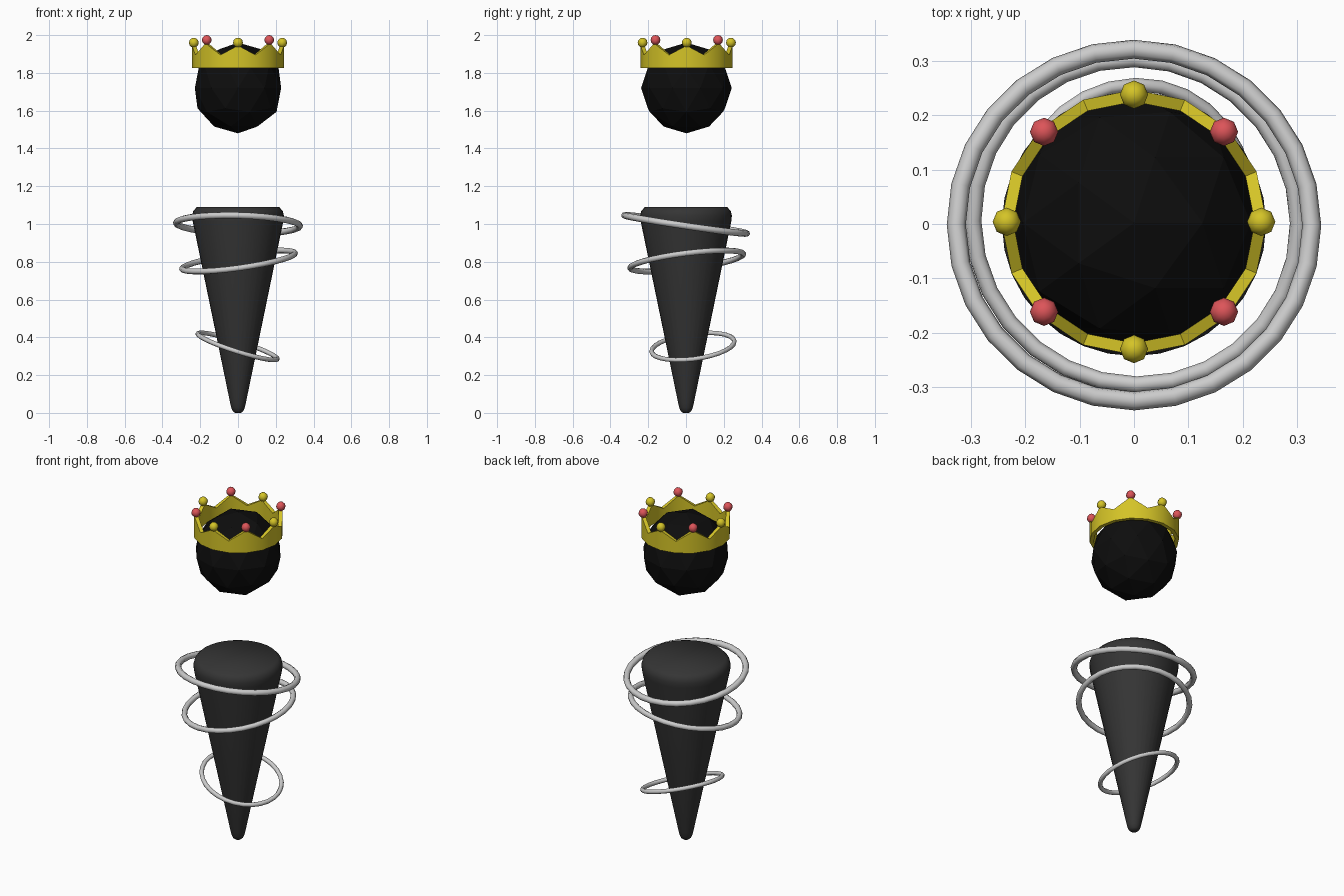
import bpy, bmesh, math
from mathutils import Vector

if "Cube" in bpy.data.objects:
    bpy.data.objects.remove(bpy.data.objects["Cube"])


def material(name, rgb):
    m = bpy.data.materials.new(name)
    m.diffuse_color = (*rgb, 1)
    m.use_nodes = True
    m.node_tree.nodes["Principled BSDF"].inputs["Base Color"].default_value = m.diffuse_color
    return m


gold = material("gold", (0.66, 0.55, 0.02))
red = material("red", (0.72, 0.09, 0.1))
black = material("black", (0.004, 0.004, 0.004))
charcoal = material("charcoal", (0.035, 0.035, 0.035))


def finish(name, mat=None, smooth=None):
    ob = bpy.context.object
    ob.name = name
    if mat:
        ob.data.materials.append(mat)
    if smooth:
        bpy.ops.object.shade_smooth_by_angle(angle=math.radians(smooth))
    return ob


def mesh_object(name, bm, mat, smooth):
    bmesh.ops.recalc_face_normals(bm, faces=bm.faces)
    me = bpy.data.meshes.new(name)
    bm.to_mesh(me)
    bm.free()
    ob = bpy.data.objects.new(name, me)
    bpy.context.collection.objects.link(ob)
    bpy.ops.object.select_all(action='DESELECT')
    ob.select_set(True)
    bpy.context.view_layer.objects.active = ob
    return finish(name, mat, smooth)


def bridge(bm, a, b):
    n = len(a)
    for i in range(n):
        bm.faces.new((a[i], a[(i + 1) % n], b[(i + 1) % n], b[i]))


# body: inverted cone with rounded tip and softened top rim
profile = [(0.016, 0), (0.028, 0.010), (0.036, 0.028), (0.042, 0.055),
           (0.240, 1.015), (0.243, 1.045), (0.237, 1.068), (0.218, 1.09)]
bm = bmesh.new()
N = 32
loops = [[bm.verts.new((r * math.cos(math.tau * i / N), r * math.sin(math.tau * i / N), z))
          for i in range(N)] for r, z in profile]
for a, b in zip(loops, loops[1:]):
    bridge(bm, a, b)
bm.faces.new(loops[0])
bm.faces.new(loops[-1])
mesh_object("cone_body", bm, charcoal, 60)

# three floating rings: centre, major radius, tube radius, slope in x and y
for name, centre, major, tube, sx, sy in (
        ("upper_ring", (0, -0.002, 0.998), 0.327, 0.0175, -0.025, -0.148),
        ("middle_ring", (0.003, 0.004, 0.804), 0.302, 0.0155, 0.14, 0.125),
        ("lower_ring", (-0.002, 0.037, 0.352), 0.221, 0.0125, -0.32, 0.13)):
    normal = Vector((-sx, -sy, 1)).normalized()
    rot = Vector((0, 0, 1)).rotation_difference(normal).to_euler()
    bpy.ops.mesh.primitive_torus_add(major_segments=28, minor_segments=8, location=centre,
                                     rotation=rot, major_radius=major, minor_radius=tube)
    finish(name, None, 60)

# head: faceted ball
bpy.ops.mesh.primitive_ico_sphere_add(subdivisions=2, radius=0.24, location=(0, 0.002, 1.72))
finish("head", black)

# crown: thin band with eight points
bm = bmesh.new()
S = 16


def crown_loop(r, top):
    verts = []
    for i in range(S):
        a = math.tau * i / S
        z = 1.825
        if top:
            z = 1.895 if i % 2 else (1.945 if i % 4 == 0 else 1.957)
        verts.append(bm.verts.new((r * math.cos(a), r * math.sin(a) + 0.003, z)))
    return verts


ob_, ot, it, ib = (crown_loop(0.244, False), crown_loop(0.244, True),
                   crown_loop(0.222, True), crown_loop(0.222, False))
for a, b in ((ob_, ot), (ot, it), (it, ib), (ib, ob_)):
    bridge(bm, a, b)
mesh_object("crown", bm, gold, 40)

# beads on the crown points, alternating gold and red
for i in range(8):
    a = math.tau * i / 8
    odd = i % 2
    bpy.ops.mesh.primitive_uv_sphere_add(
        segments=8, ring_count=6, radius=0.026,
        location=(0.234 * math.cos(a), 0.234 * math.sin(a) + 0.004, 1.974 if odd else 1.96))
    finish(f"crown_bead_{i + 1}", red if odd else gold, 60)
